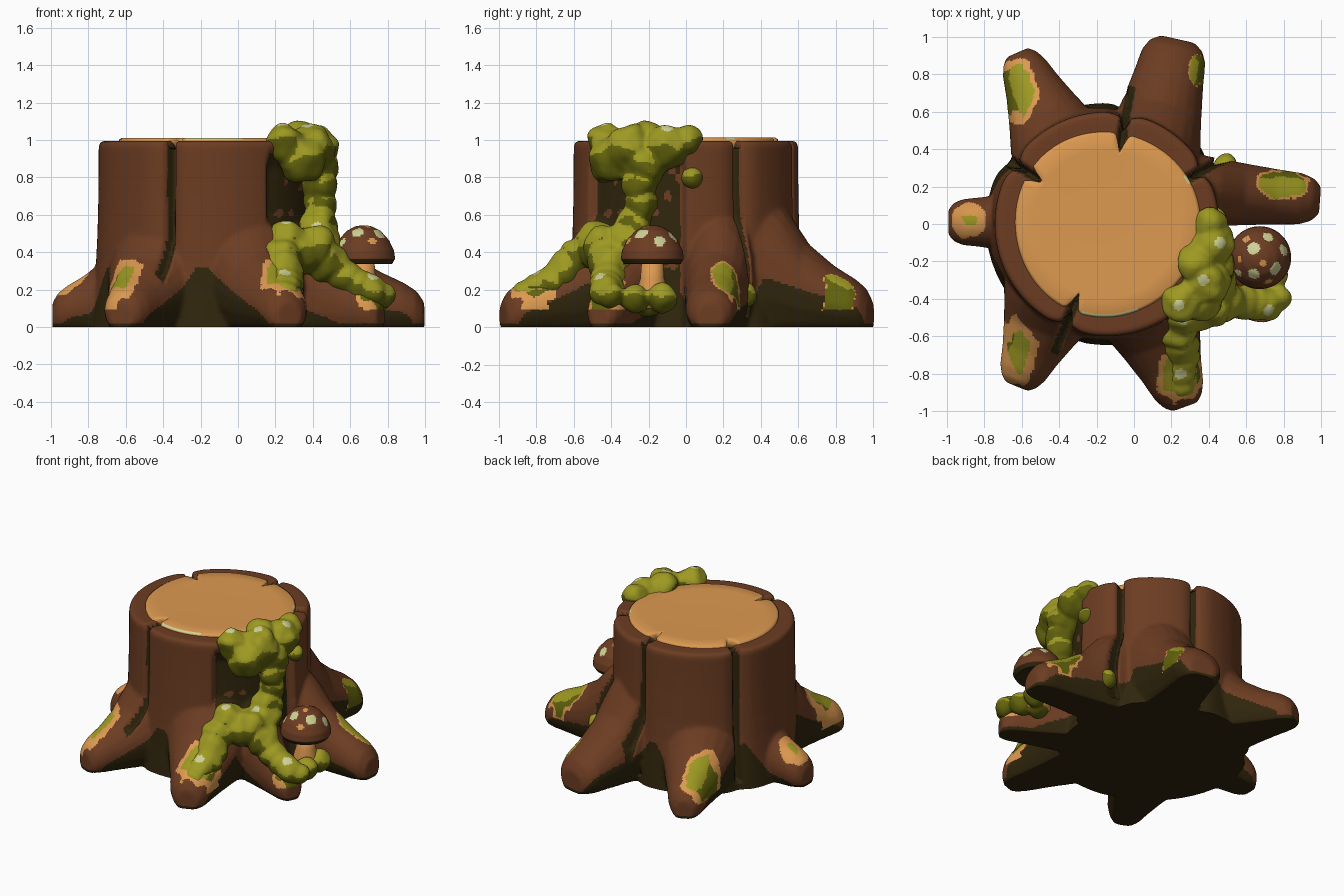
import bpy, bmesh, math
from mathutils import Vector, noise

if "Cube" in bpy.data.objects:
    bpy.data.objects.remove(bpy.data.objects["Cube"])

COLOURS = {
    "bark_brown": (0.150, 0.046, 0.016), "dark_bark": (0.030, 0.019, 0.004),
    "cut_wood": (0.72, 0.32, 0.08), "moss_green": (0.34, 0.32, 0.016),
    "dark_moss": (0.125, 0.125, 0.004), "pale_cream": (0.62, 0.64, 0.30),
}
MATS = []
for n, c in COLOURS.items():
    m = bpy.data.materials.new(n)
    m.diffuse_color = (*c, 1)
    m.use_nodes = True
    m.node_tree.nodes["Principled BSDF"].inputs["Base Color"].default_value = m.diffuse_color
    MATS.append(m)
BARK, DARK, WOOD, MOSS, DMOSS, CREAM = range(6)

CX = -0.145                                   # trunk axis
GROOVES = [-112, 80, 147, 29]                 # bark cracks, degrees


def groove_gap(x, y):
    """Arc distance from a point to the nearest bark crack."""
    r, a = math.hypot(x - CX, y), math.degrees(math.atan2(y, x - CX))
    return r * math.radians(min(abs((a - g + 180) % 360 - 180) for g in GROOVES))


def make(name, bm, voxel=0, smooth=0):
    """Turn a bmesh into an object, optionally fused by voxels."""
    bmesh.ops.recalc_face_normals(bm, faces=bm.faces)
    me = bpy.data.meshes.new(name)
    bm.to_mesh(me)
    bm.free()
    ob = bpy.data.objects.new(name, me)
    bpy.context.collection.objects.link(ob)
    if voxel:
        r = ob.modifiers.new("fuse", 'REMESH')
        r.mode, r.voxel_size = 'VOXEL', voxel
        s = ob.modifiers.new("soften", 'SMOOTH')
        s.iterations, s.factor = smooth, 0.5
        dg = bpy.context.evaluated_depsgraph_get()
        me = bpy.data.meshes.new_from_object(ob.evaluated_get(dg))
        ob.modifiers.clear()
        ob.data = me
        me.name = name
    return ob


def paint(ob, rule):
    """Colour each face by a rule of its centre and normal."""
    me = ob.data
    me.materials.clear()
    for m in MATS:
        me.materials.append(m)
    me.update()
    for p in me.polygons:
        p.material_index = rule(p.center, p.normal)
        p.use_smooth = True


def loft(bm, rings):
    """Skin a list of closed rings and cap both ends."""
    vs = [[bm.verts.new(p) for p in r] for r in rings]
    n = len(vs[0])
    for a, b in zip(vs, vs[1:]):
        for i in range(n):
            bm.faces.new((a[i], a[(i + 1) % n], b[(i + 1) % n], b[i]))
    bm.faces.new(vs[0][::-1])
    bm.faces.new(vs[-1])


# ---- trunk with seven roots: base, tip, base half-width, tip half-width, height scale
ROOTS = [((-.38, .36), (-.61, .885), .30, .115, .88), ((.10, .40), (.225, .955), .26, .17, 1.08),
         ((.30, .18), (.955, .13), .20, .135, .95), ((.30, -.25), (.74, -.45), .18, .10, .85),
         ((.06, -.40), (.26, -.945), .32, .13, .95), ((-.42, -.36), (-.615, -.84), .30, .12, .88),
         ((-.50, .01), (-.965, .01), .18, .12, .85)]
bm = bmesh.new()
rings = []
for z in (-.05, .1, .2, .35, .5, .7, .85, .97, .995):
    ring = []
    for i in range(180):
        a = math.radians(i * 2)
        deg = (i * 2 + 180) % 360 - 180
        r = .60 + .05 * (1 - max(z, 0)) ** 3 - (.012 if z > .98 else 0)
        r -= .03 * math.exp(-(groove_gap(CX + .6 * math.cos(a), .6 * math.sin(a)) / .06) ** 2)
        if -60 < deg < 0 and z < .9:          # hollow behind the moss
            r -= .05
        ring.append((CX + r * math.cos(a), r * math.sin(a), z))
    rings.append(ring)
loft(bm, rings)
for b, t, wb, wt, k in ROOTS:
    b, t = Vector(b), Vector(t)
    d = (t - b).normalized()
    side = Vector((-d.y, d.x))
    rings = []
    for u, h, wk in ((0, .72, 1), (.25, .58, 1), (.45, .42, 1), (.7, .31, 1), (.9, .245, 1),
                     (1, .20, .85), (1.06, .14, .55)):
        w = (wt + (wb - wt) * max(0, 1 - u) ** 1.3) * wk
        c, h = b.lerp(t, u), h * (k + (1 - k) * .3 * u)
        rings.append([(*(c + side * w * math.cos(q)), .4 * h + .6 * h * math.sin(q))
                      for q in (i * math.tau / 20 for i in range(20))])
    loft(bm, rings)
stump = make("stump_with_roots", bm, voxel=.0125, smooth=7)

# cracks and flat underside
for v in stump.data.vertices:
    x, y, z = v.co
    r = math.hypot(x - CX, y)
    w = max(0, 1 - groove_gap(x, y) / .032)
    if .45 < r < .74 and z > .05:
        s = (r - .065 * w) / r
        v.co.x, v.co.y = CX + (x - CX) * s, y * s
    if z > .96 and r > .40:
        v.co.z -= .09 * w
    v.co.z = max(0, v.co.z)

# worn wood and moss patches on root tops: x, y, rx, ry, moss scale
PATCHES = [(-.62, -.68, .105, .18, .55), (-.62, .71, .105, .18, .75), (-.88, .02, .09, .09, .45),
           (.80, .21, .14, .085, .86), (.25, -.80, .13, .15, .75), (.70, -.43, .12, .10, .8),
           (.38, .82, .09, .09, .95)]


def axis_distance(p):
    best = 9
    for b, t, *_ in ROOTS:
        b, t = Vector(b), Vector(t)
        d = t - b
        u = max(0, min(1, (p.xy - b).dot(d) / d.length_squared))
        best = min(best, (p.xy - b - d * u).length)
    return best


def stump_rule(c, n):
    r = math.hypot(c.x - CX, c.y)
    a = math.degrees(math.atan2(c.y, c.x - CX))
    wob = .25 * noise.noise(c * 14)
    if c.z < .010 or n.z < -.5:
        return DARK
    if .09 < c.z < .36:
        for x, y, rx, ry, g in PATCHES:
            q = math.hypot((c.x - x) / rx, (c.y - y) / ry) + wob
            if q < 1:
                if q < g:
                    return MOSS if n.z > .6 else DMOSS
                return WOOD
    if .4 < r < .75 and groove_gap(c.x, c.y) < .023:
        return DARK
    if -58 < a < -3 and r < .62 and c.z < .93 and wob < .09:
        return DARK
    if c.z < .02 + min(.30, max(0, axis_distance(c) - .10) * 1.7) and n.z < .7:
        return DARK
    return BARK


paint(stump, stump_rule)

# ---- cut top, notched where the cracks run in
bm = bmesh.new()
rings = []
for f, z in ((1, .95), (1, 1.003), (.97, 1.012), (.8, 1.012), (.5, 1.008), (.15, 1.008)):
    ring = []
    for i in range(180):
        a = math.radians(i * 2)
        r = .495 + .006 * math.sin(3 * a + 1)
        gap = min(abs((i * 2 - g + 180) % 360 - 180) for g in GROOVES[:3])
        r = r * f - (max(0, .10 - gap * .022) if f > .9 else 0)
        ring.append((CX + r * math.cos(a), r * math.sin(a), z))
    rings.append(ring)
loft(bm, rings)


def top_rule(c, n):
    a = math.degrees(math.atan2(c.y, c.x - CX))
    r = math.hypot(c.x - CX, c.y)
    if r > .478 and c.z > 1 and (-106 < a < -70 or 26 < a < 31):
        return CREAM
    return WOOD


paint(make("cut_top", bm), top_rule)

# ---- moss: fused clumps running from the rim down to the roots
CLUMPS = [(.41, .00, .99, .09), (.42, -.10, .96, .12), (.34, -.20, .99, .105), (.38, -.30, .95, .135),
          (.25, -.42, .98, .105), (.31, -.22, 1.02, .08), (.42, -.22, .86, .115), (.34, -.40, .89, .125),
          (.44, -.25, .76, .095), (.44, -.24, .66, .09), (.43, -.28, .55, .10), (.44, -.32, .46, .11),
          (.40, -.42, .42, .13), (.33, -.46, .40, .12), (.26, -.48, .46, .11), (.23, -.56, .37, .115),
          (.24, -.64, .30, .11), (.25, -.72, .23, .10), (.25, -.79, .20, .09), (.25, -.86, .17, .08),
          (.48, -.40, .34, .12), (.57, -.41, .26, .10), (.65, -.42, .21, .095), (.71, -.43, .19, .09),
          (.77, -.40, .17, .07), (.74, -.275, .15, .08), (.74, -.13, .155, .08), (.66, -.20, .13, .08),
          (.44, .03, .80, .06), (.49, .31, .17, .07)]
SPARKS = [(.24, -.43, 1.07), (.37, -.30, 1.08), (.22, -.62, .42), (.25, -.80, .29), (.42, -.40, .54),
          (.72, -.46, .27), (.26, -.51, .56), (.46, -.1, 1.06)]


def moss_rule(c, n):
    if any((c - Vector(s)).length < .032 for s in SPARKS):
        return CREAM
    return MOSS if n.z + .35 * noise.noise(c * 9) > .14 else DMOSS


bm = bmesh.new()
for x, y, z, r in CLUMPS:
    part = bmesh.ops.create_icosphere(bm, subdivisions=3, radius=r)
    for v in part["verts"]:
        v.co *= 1 + .22 * noise.noise(v.co * 12 + Vector((x, y, z)) * 7)
        v.co += Vector((x, y, z))
        v.co.z = max(v.co.z, .02)
paint(make("moss", bm, voxel=.0125, smooth=4), moss_rule)


# ---- mushroom: lathe helper for stem and cap
def lathe(profile, cx, cy, n):
    b = bmesh.new()
    loft(b, [[(cx + r * math.cos(i * math.tau / n), cy + r * math.sin(i * math.tau / n), z)
              for i in range(n)] for r, z in profile])
    return b


MX, MY = .672, -.18
paint(make("mushroom_stem", lathe([(.08, .10), (.082, .20), (.064, .26), (.056, .37)], MX, MY, 32)),
      lambda c, n: WOOD)
# cap outline from gills over the rim to the crown, finely divided
KEYS = [(.05, .37), (.12, .345), (.152, .338), (.168, .365), (.162, .41), (.135, .465), (.09, .515),
        (.045, .538), (.008, .545)]
dome = [tuple(p + (q - p) * s / 5 for p, q in zip(a, b)) for a, b in zip(KEYS, KEYS[1:]) for s in range(5)]
SPOTS = [(.64, -.13, .53, .035, CREAM), (.72, -.06, .49, .033, CREAM), (.76, -.24, .50, .036, CREAM),
         (.64, -.27, .51, .034, CREAM), (.80, -.14, .46, .032, CREAM), (.56, -.26, .45, .024, CREAM),
         (.60, -.08, .48, .022, WOOD), (.69, -.21, .54, .018, WOOD), (.57, -.19, .49, .02, WOOD),
         (.72, -.31, .46, .022, WOOD)]


def cap_rule(c, n):
    if n.z < -.2:
        return DARK
    for x, y, z, r, m in SPOTS:
        if (c - Vector((x, y, z))).length < r:
            return m
    return BARK


paint(make("mushroom_cap", lathe(dome, MX, MY, 80)), cap_rule)
